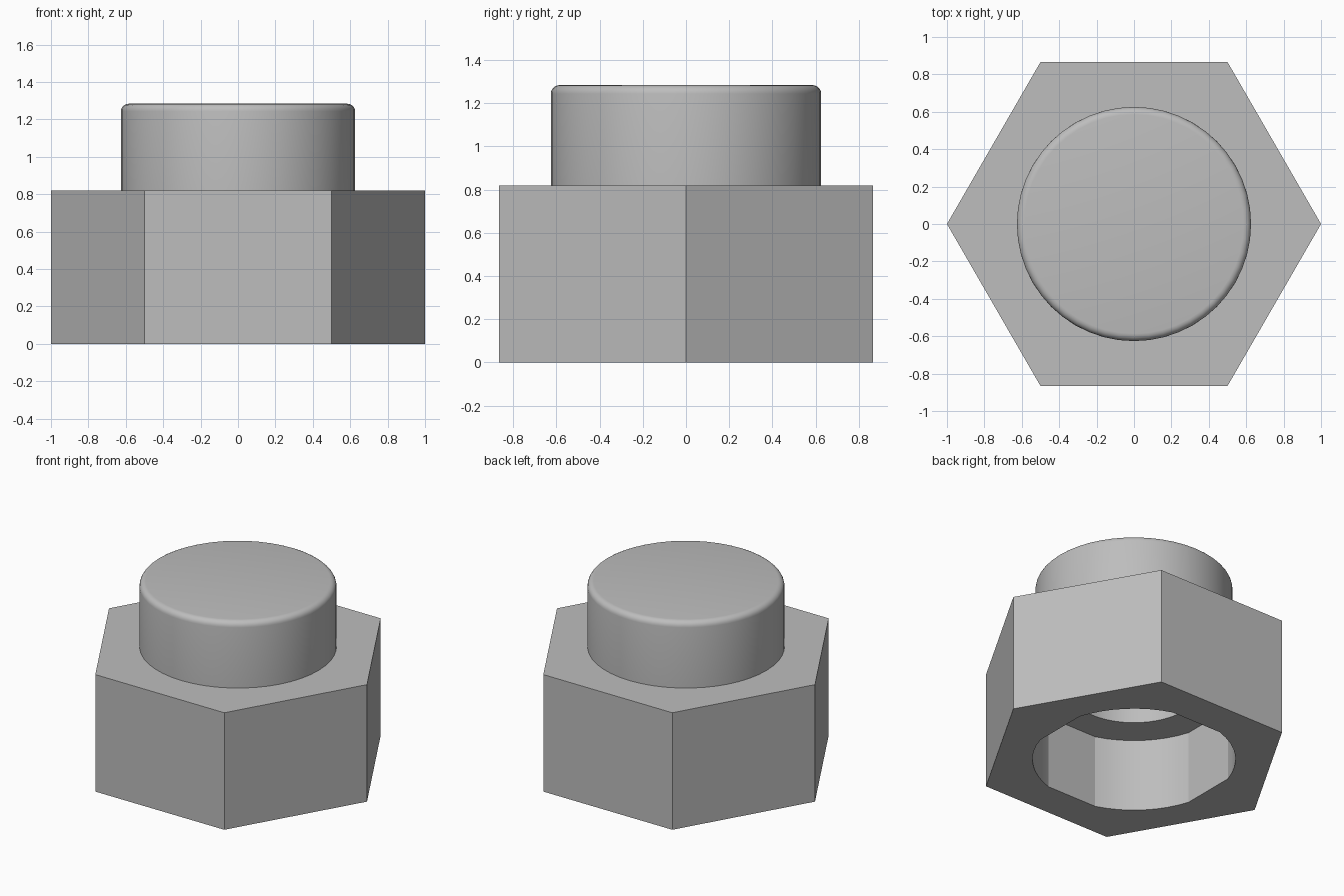
import bpy
import bmesh
from math import cos, sin, pi, radians

cube = bpy.data.objects.get("Cube")
if cube:
    bpy.data.objects.remove(cube)

BODY_TOP, STUD_TOP = 0.82, 1.284
STUD_R, BORE_R, CAVITY_R = 0.626, 0.417, 0.645
CAVITY_TOP, BORE_TOP = 0.51, 1.07

grey = bpy.data.materials.new("light grey")
grey.use_nodes = True
colour = (0.51, 0.51, 0.51, 1)
grey.diffuse_color = colour
grey.node_tree.nodes["Principled BSDF"].inputs["Base Color"].default_value = colour


def add_object(name, bm):
    bmesh.ops.recalc_face_normals(bm, faces=bm.faces)
    mesh = bpy.data.meshes.new(name)
    bm.to_mesh(mesh)
    bm.free()
    mesh.materials.append(grey)
    obj = bpy.data.objects.new(name, mesh)
    bpy.context.collection.objects.link(obj)
    return obj


def activate(obj):
    bpy.ops.object.select_all(action="DESELECT")
    obj.select_set(True)
    bpy.context.view_layer.objects.active = obj


def prism(name, radius, angles, z0, z1):
    bm = bmesh.new()
    face = bm.faces.new([bm.verts.new((radius * cos(a), radius * sin(a), z0)) for a in angles])
    side = bmesh.ops.extrude_face_region(bm, geom=[face], use_keep_orig=True)["geom"]
    verts = [v for v in side if isinstance(v, bmesh.types.BMVert)]
    bmesh.ops.translate(bm, verts=verts, vec=(0, 0, z1 - z0))
    return add_object(name, bm)


def ring(count):
    return [2 * pi * i / count for i in range(count)]


# Hexagonal body
body = prism("hex_body", 1, ring(6), 0, BODY_TOP)

# Round socket with four flats, plus the bore into the stud
flat = 17.5
arc = [radians(90 * q + flat + (90 - 2 * flat) * i / 8) for q in range(4) for i in range(9)]
cutters = [prism("socket_cutter", CAVITY_R, arc, -0.1, CAVITY_TOP),
           prism("bore_cutter", BORE_R, ring(48), CAVITY_TOP - 0.1, BODY_TOP + 0.1)]
for cutter in cutters:
    cutter.hide_render = True
    activate(body)
    mod = body.modifiers.new("cut", "BOOLEAN")
    mod.operation, mod.solver, mod.object = "DIFFERENCE", "EXACT", cutter
    bpy.ops.object.modifier_apply(modifier=mod.name)
    bpy.data.objects.remove(cutter)

# Hollow stud with a rounded top rim, spun from its profile
fillet = 0.04
profile = [(0, BORE_TOP), (BORE_R, BORE_TOP), (BORE_R, BODY_TOP), (STUD_R, BODY_TOP)]
for i in range(6):
    a = pi / 2 * i / 5
    profile.append((STUD_R - fillet + fillet * cos(a), STUD_TOP - fillet + fillet * sin(a)))
profile.append((0, STUD_TOP))
bm = bmesh.new()
verts = [bm.verts.new((x, 0, z)) for x, z in profile]
edges = [bm.edges.new(pair) for pair in zip(verts, verts[1:])]
bmesh.ops.spin(bm, geom=verts + edges, cent=(0, 0, 0), axis=(0, 0, 1),
               angle=2 * pi, steps=48, use_duplicate=False)
bmesh.ops.remove_doubles(bm, verts=bm.verts, dist=0.0005)
stud = add_object("stud", bm)

for obj in (body, stud):
    activate(obj)
    bpy.ops.object.shade_smooth_by_angle(angle=radians(20 if obj is stud else 15))
